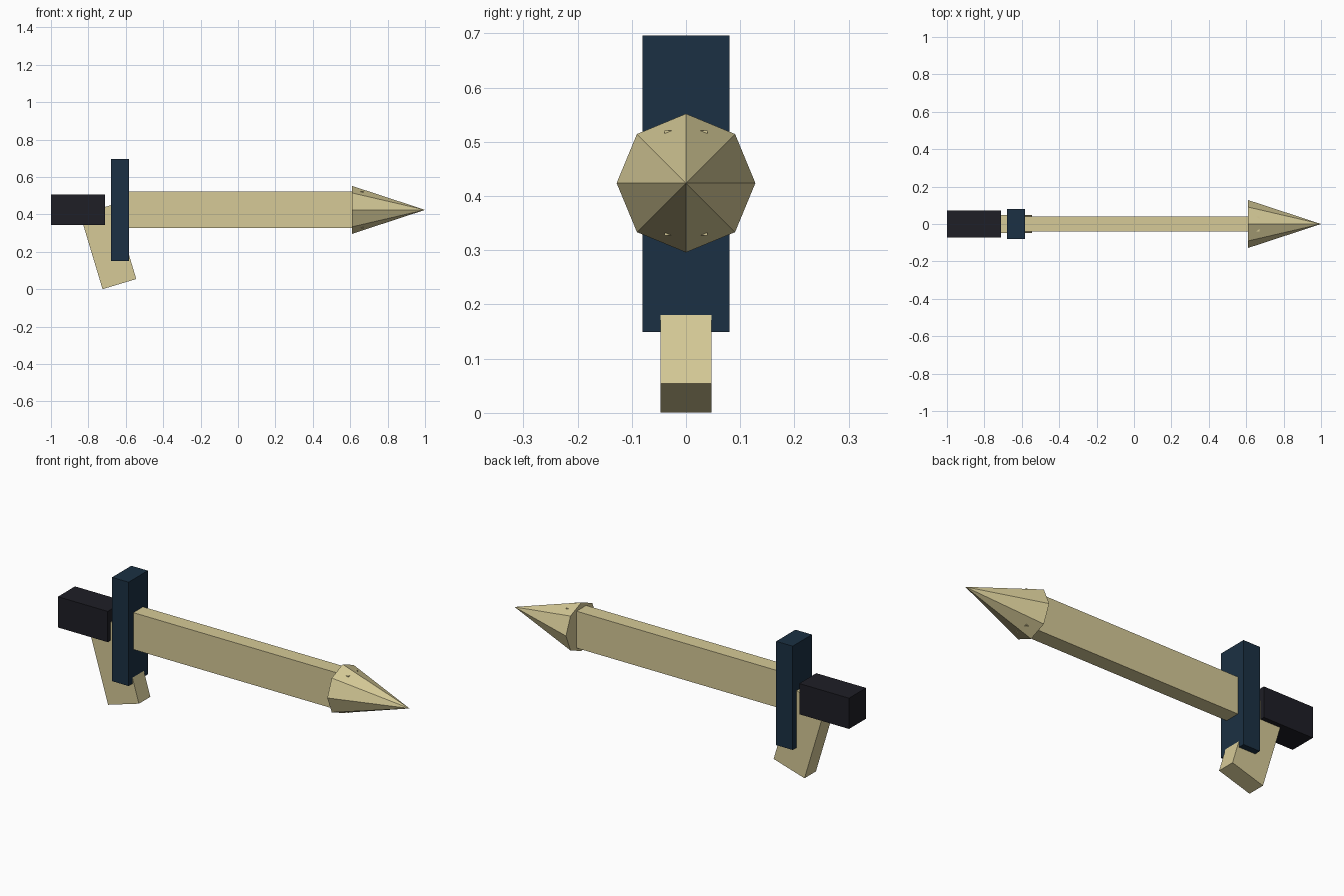
import bpy
from math import radians

if "Cube" in bpy.data.objects:
    bpy.data.objects.remove(bpy.data.objects["Cube"])


def material(name, rgb):
    m = bpy.data.materials.new(name)
    m.diffuse_color = (*rgb, 1)
    m.use_nodes = True
    m.node_tree.nodes["Principled BSDF"].inputs["Base Color"].default_value = m.diffuse_color
    return m


tan = material("tan", (0.67, 0.59, 0.31))
navy = material("navy", (0.011, 0.030, 0.056))
black = material("black", (0.013, 0.013, 0.019))


def box(name, center, size, mat, tilt=0):
    bpy.ops.mesh.primitive_cube_add(size=1, location=center, rotation=(0, radians(tilt), 0))
    ob = bpy.context.object
    ob.name = name
    ob.scale = size
    bpy.ops.object.transform_apply(location=False, rotation=False, scale=True)
    ob.data.materials.append(mat)
    return ob


# Long flat shaft, its far end buried in the tip
box("shaft", (0.03, 0, 0.424), (1.284, 0.08, 0.194), tan)

# Upright plate across the shaft
box("cross_plate", (-0.63, 0, 0.423), (0.096, 0.16, 0.547), navy)

# Block at the rear end
box("rear_block", (-0.855, 0, 0.424), (0.29, 0.142, 0.162), black)

# Slanted handle underneath
box("handle", (-0.694, 0, 0.227), (0.188, 0.095, 0.417), tan, tilt=-16.7)

# Eight-sided pointed tip
bpy.ops.mesh.primitive_cone_add(vertices=8, radius1=0.128, radius2=0, depth=0.39,
                                location=(0.805, 0, 0.424), rotation=(0, radians(90), 0))
tip = bpy.context.object
tip.name = "tip"
tip.data.materials.append(tan)
